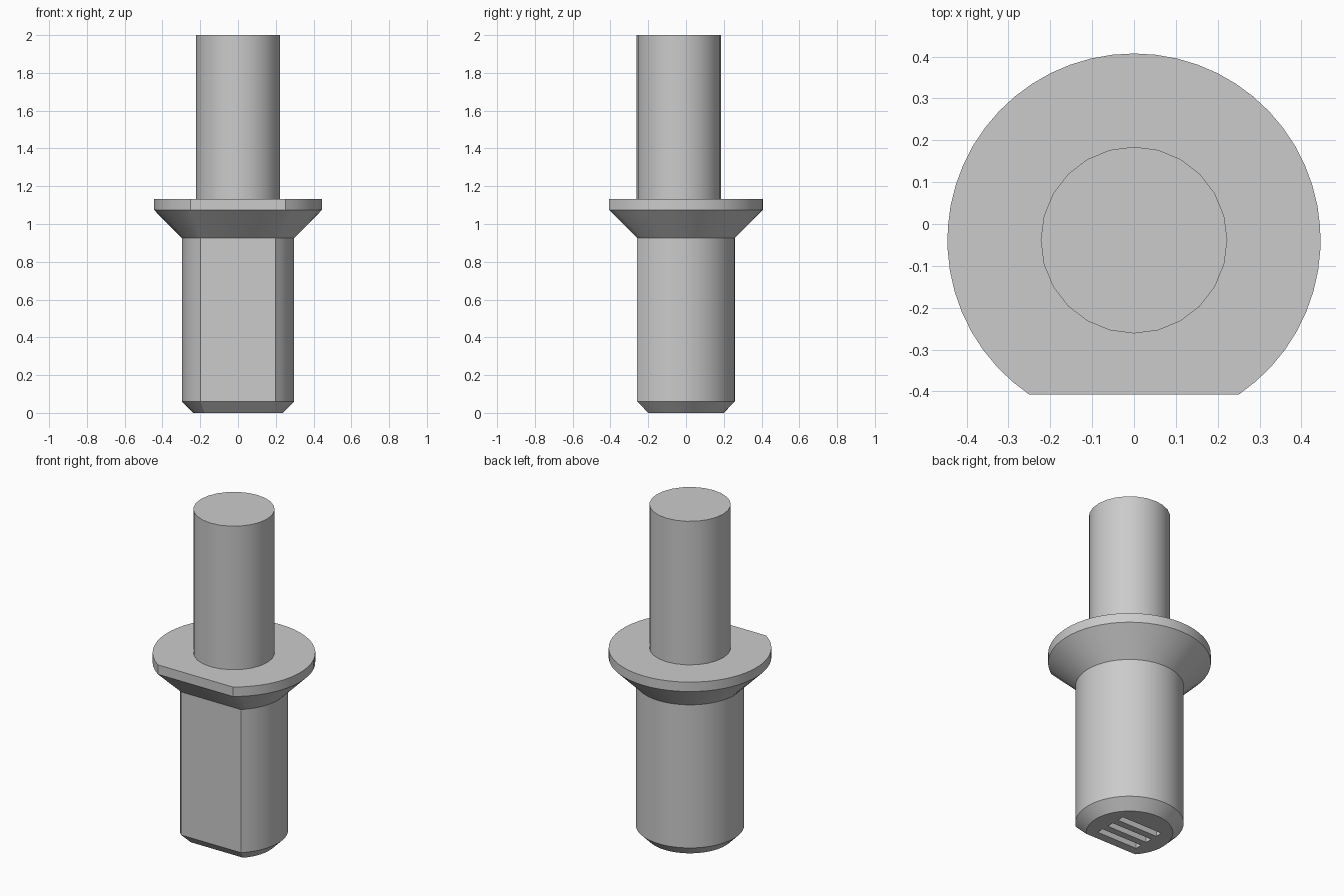
import bpy, bmesh, math

if "Cube" in bpy.data.objects:
    bpy.data.objects.remove(bpy.data.objects["Cube"], do_unlink=True)

AXIS_Y = -0.0385   # the round axis sits slightly forward
CUT = 0.077        # depth of the flat on the front

grey = bpy.data.materials.new("plain grey")
grey.use_nodes = True
colour = (0.6, 0.6, 0.6, 1)
grey.diffuse_color = colour
grey.node_tree.nodes["Principled BSDF"].inputs["Base Color"].default_value = colour


def ring(radius, cut, sides):
    """Circle outline, with a flat facing the front when cut is above zero."""
    if not cut:
        angles = [math.pi / 2 + math.tau * i / sides for i in range(sides)]
    else:
        half = math.acos((radius - cut) / radius)
        start, sweep = -math.pi / 2 + half, math.tau - 2 * half
        angles = [start + sweep * i / sides for i in range(sides + 1)]
    return [(radius * math.cos(a), AXIS_Y + radius * math.sin(a)) for a in angles]


def loft(name, profile, cut, sides):
    """Stack outlines given as (radius, height) and skin them into a solid."""
    bm = bmesh.new()
    rows = [[bm.verts.new((x, y, z)) for x, y in ring(r, cut, sides)] for r, z in profile]
    for low, high in zip(rows, rows[1:]):
        for i in range(len(low)):
            j = (i + 1) % len(low)
            bm.faces.new((low[i], low[j], high[j], high[i]))
    bm.faces.new(rows[0][::-1])
    bm.faces.new(rows[-1])
    mesh = bpy.data.meshes.new(name)
    bm.to_mesh(mesh)
    bm.free()
    mesh.materials.append(grey)
    obj = bpy.data.objects.new(name, mesh)
    bpy.context.collection.objects.link(obj)
    return obj


# Lower plug with chamfered foot, flared collar, and round pin
plug = loft("plug", [(0.238, 0), (0.297, 0.06), (0.297, 0.925)], CUT, 44)
collar = loft("collar", [(0.297, 0.925), (0.446, 1.075), (0.446, 1.132)], CUT, 44)
pin = loft("pin", [(0.223, 1.132), (0.223, 2)], 0, 24)

# Three slots sunk into the foot
for i in (-1, 0, 1):
    bpy.ops.mesh.primitive_cube_add(size=1, location=(0, AXIS_Y + i * 0.086, 0))
    cutter = bpy.context.object
    cutter.name = "slot_cutter"
    cutter.scale = (0.275, 0.043, 0.2)
    cutter.data.materials.append(grey)
    cutter.hide_render = True
    cutter.hide_set(True)
    slot = plug.modifiers.new("slot", "BOOLEAN")
    slot.operation = "DIFFERENCE"
    slot.solver = "EXACT"
    slot.object = cutter

# Bake the slots, then smooth the round walls
bpy.context.view_layer.update()
baked = bpy.data.meshes.new_from_object(plug.evaluated_get(bpy.context.evaluated_depsgraph_get()))
plug.modifiers.clear()
plug.data = baked
for obj in [o for o in bpy.data.objects if o.name.startswith("slot_cutter")]:
    bpy.data.objects.remove(obj, do_unlink=True)

bpy.ops.object.select_all(action="DESELECT")
for obj in (plug, collar, pin):
    obj.select_set(True)
bpy.context.view_layer.objects.active = plug
bpy.ops.object.shade_smooth_by_angle(angle=math.radians(30))
